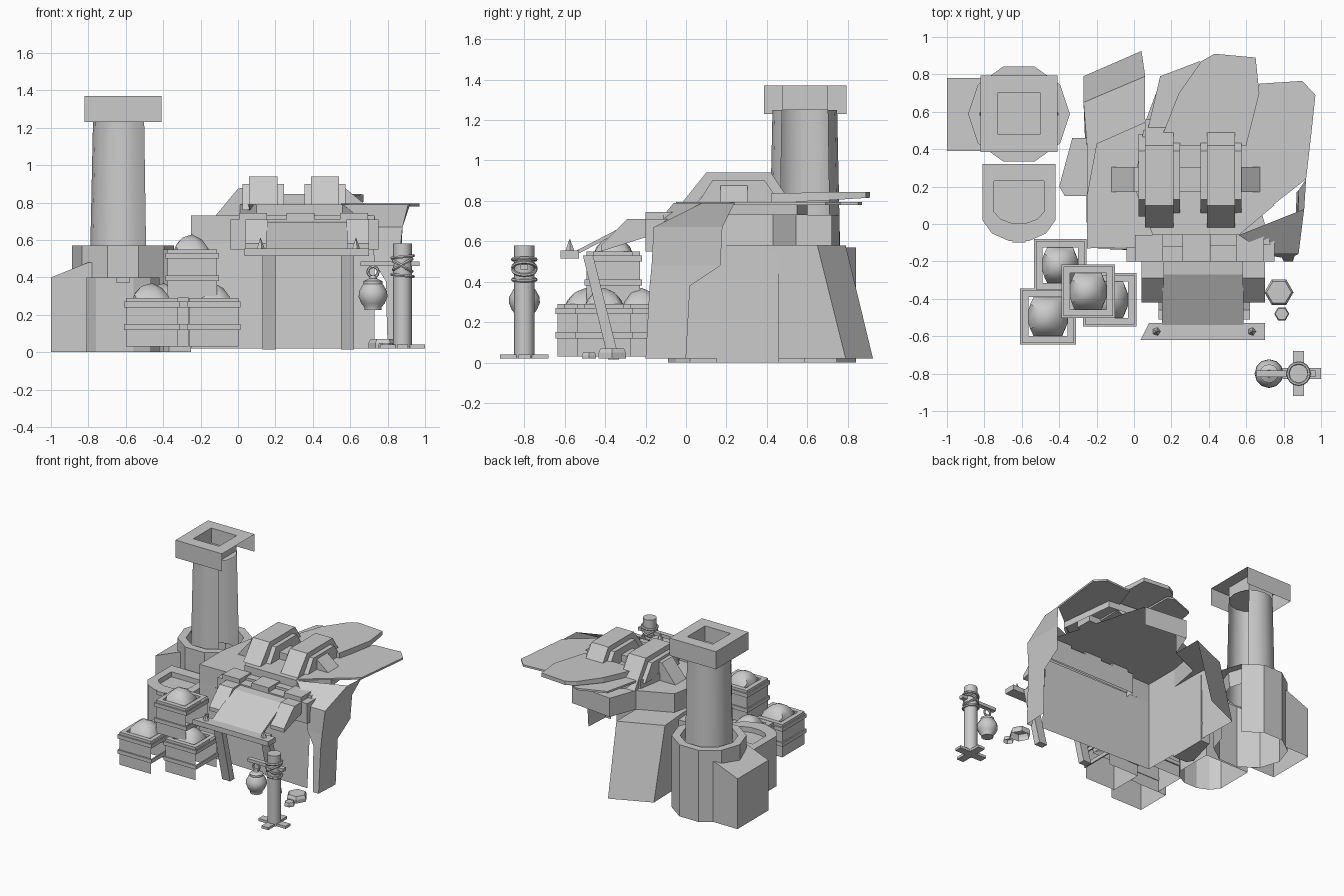
import bpy, bmesh, math
from mathutils import Vector

if "Cube" in bpy.data.objects:
    bpy.data.objects.remove(bpy.data.objects["Cube"])


def obj(name, bm, smooth=False, drop=None):
    bmesh.ops.recalc_face_normals(bm, faces=bm.faces)
    if drop:
        bmesh.ops.delete(bm, geom=[f for f in bm.faces if drop(f.calc_center_median())], context='FACES_ONLY')
    me = bpy.data.meshes.new(name)
    bm.to_mesh(me)
    bm.free()
    o = bpy.data.objects.new(name, me)
    bpy.context.collection.objects.link(o)
    if smooth:
        bpy.context.view_layer.objects.active = o
        o.select_set(True)
        bpy.ops.object.shade_smooth_by_angle(angle=math.radians(40))
        o.select_set(False)
    return o


def loft(name, rings, closed=True, cap0=False, cap1=False, smooth=False, drop=None):
    bm = bmesh.new()
    vs = [[bm.verts.new(p) for p in r] for r in rings]
    n = len(rings[0])
    for a, b in zip(vs, vs[1:]):
        for i in range(n if closed else n - 1):
            j = (i + 1) % n
            bm.faces.new((a[i], a[j], b[j], b[i]))
    if cap0:
        bm.faces.new(vs[0][::-1])
    if cap1:
        bm.faces.new(vs[-1])
    return obj(name, bm, smooth, drop)


def at(pts, z):
    return [(x, y, z) for x, y in pts]


def slab(name, pts, z0, z1):
    return loft(name, [at(pts, z0), at(pts, z1)], cap0=True, cap1=True)


def box(name, x0, x1, y0, y1, z0, z1):
    return slab(name, [(x0, y0), (x1, y0), (x1, y1), (x0, y1)], z0, z1)


def prism_x(name, yz, x0, x1, drop=None):
    return loft(name, [[(x, y, z) for y, z in yz] for x in (x0, x1)], cap0=True, cap1=True, drop=drop)


def prism_y(name, xz, y0, y1, drop=None):
    return loft(name, [[(x, y, z) for x, z in xz] for y in (y0, y1)], cap0=True, cap1=True, drop=drop)


def ring(cx, cy, r, z, n=10, ry=None):
    return [(cx + r * math.cos(2 * math.pi * i / n), cy + (ry or r) * math.sin(2 * math.pi * i / n), z)
            for i in range(n)]


def square(cx, cy, h, z):
    return [(cx - h, cy - h, z), (cx + h, cy - h, z), (cx + h, cy + h, z), (cx - h, cy + h, z)]


# chimney tower, open on its hidden right side: hollow base, shaft, square cap, side buttress
tx, ty = -0.615, 0.588
loft("tower_base", [ring(tx, ty, r, z, 10, r * 0.98) for r, z in
                    ((0.272, 0), (0.272, 0.57), (0.21, 0.57), (0.2, 0.45))],
     drop=lambda c: c.x > tx + 0.2 and c.z < 0.4 and c.y > ty)
loft("chimney_shaft", [ring(tx, ty, 0.177, 0.45, 16), ring(tx, ty, 0.16, 1.25, 16)], smooth=True, cap1=True,
     drop=lambda c: c.x > tx + 0.12)
loft("chimney_cap", [square(tx, 0.59, h, z) for h, z in
                     ((0.205, 1.23), (0.205, 1.37), (0.112, 1.37), (0.112, 1.25))],
     drop=lambda c: c.x > tx + 0.19)
prism_y("tower_buttress", [(-1, 0), (-0.78, 0), (-0.78, 0.48), (-0.8, 0.48), (-1, 0.4)], 0.39, 0.78,
        drop=lambda c: c.z < 0.01 or c.x > -0.785)

# low kiln in front of the tower, with stepped top
kiln = [(-0.81, 0.32), (-0.81, 0.02), (-0.76, -0.05), (-0.67, -0.09), (-0.56, -0.09),
        (-0.47, -0.05), (-0.42, 0.02), (-0.42, 0.32)]
inner = [(-0.615 + (x + 0.615) * 0.68, 0.12 + (y - 0.12) * 0.55) for x, y in kiln]
loft("kiln", [at(kiln, 0), at(kiln, 0.4), at(inner, 0.4), at(inner, 0.36)], cap1=True)
box("kiln_spout", -0.65, -0.58, -0.1, -0.07, 0.37, 0.4)

# house shell: front wall, left wall and back-left leaning wall (right and back stay open)
loft("lower_walls", [
    at([(0.73, -0.17), (-0.25, -0.13), (-0.26, 0.4), (-0.27, 0.79), (0.04, 0.925)], 0.02),
    at([(0.73, -0.13), (-0.25, -0.13), (-0.25, 0.4), (-0.27, 0.65), (0.06, 0.79)], 0.58),
    at([(0.73, -0.13), (-0.25, -0.13), (-0.25, 0.16), (-0.2, 0.43), (0.06, 0.545)], 0.581)], closed=False)
upper = [(0.73, -0.11), (-0.25, -0.13), (-0.25, 0.16), (-0.2, 0.43), (0.06, 0.545), (0.14, 0.76), (0.5, 0.72)]
loft("upper_walls", [at(upper, 0.58), at(upper, 0.73)], closed=False, cap1=True)
slab("left_rock", [(-0.37, 0.15), (-0.25, 0.15), (-0.25, 0.46), (-0.33, 0.46), (-0.4, 0.2)], 0, 0.55)

# flared right pillar
loft("right_pillar", [
    [(0.8, -0.2, 0.02), (0.85, -0.2, 0.02), (0.86, 0.0, 0.02)],
    [(0.79, -0.18, 0.38), (0.855, -0.18, 0.38), (0.865, 0.02, 0.38)],
    [(0.73, -0.17, 0.48), (0.86, -0.17, 0.48), (0.87, 0.17, 0.48)],
    [(0.71, -0.16, 0.67), (0.88, -0.16, 0.67), (0.88, 0.18, 0.67)],
    [(0.56, -0.06, 0.79), (0.91, 0.08, 0.79), (0.92, 0.24, 0.79)]], closed=False)

# overlapping roof slabs
main = [(0.1, -0.06), (0.56, -0.06), (0.75, 0.1), (0.7, 0.55), (0.2, 0.6), (0.05, 0.5), (0.0, 0.2)]
loft("roof_slab_main", [at(main, 0.73), at(main, 0.79)], cap1=True)
slab("roof_slab_right", [(0.55, -0.05), (0.92, 0.24), (0.95, 0.5), (0.97, 0.69), (0.9, 0.765), (0.67, 0.75),
                         (0.55, 0.4)], 0.78, 0.795)
slab("roof_slab_left", [(0.06, 0.45), (0.4, 0.45), (0.4, 0.85), (0.35, 0.87), (0.14, 0.79)], 0.78, 0.795)
back = [(0.13, 0.42), (0.24, 0.7), (0.36, 0.87), (0.43, 0.91), (0.65, 0.89), (0.67, 0.7), (0.6, 0.42)]
loft("roof_slab_back", [[(x, y, 0.79 + 0.025 * max(0, y - 0.5) / 0.4) for x, y in back],
                        [(x, y, 0.835 + 0.01 * min(1, (y - 0.4) * 3)) for x, y in back]], cap0=True, cap1=True)

# roof cross beam and the two arched ribs
prism_y("roof_cross_beam", [(-0.12, 0.73), (0.0, 0.875), (0.03, 0.88), (0.2, 0.88), (0.22, 0.845), (0.38, 0.845),
                            (0.4, 0.88), (0.57, 0.88), (0.68, 0.79), (0.68, 0.73)], 0.17, 0.305)
for i, x in enumerate((0.135, 0.465)):
    prism_x(f"roof_rib_{i}", [(-0.02, 0.79), (0.1, 0.94), (0.42, 0.94), (0.56, 0.73), (0.52, 0.73), (0.38, 0.9),
                              (0.14, 0.9), (0.03, 0.76)], x - 0.075, x + 0.075)
    prism_x(f"roof_rib_core_{i}", [(0.04, 0.76), (0.13, 0.9), (0.39, 0.9), (0.48, 0.77)], x - 0.11, x + 0.11)

# porch: ridge, blocks, sloping awning, front bar, rafters, posts, spikes
prism_x("porch_ridge", [(-0.06, 0.55), (-0.2, 0.55), (-0.2, 0.71), (-0.06, 0.71)], -0.04, 0.75,
        drop=lambda c: c.z < 0.56)
for i, x in enumerate((0.08, 0.335, 0.62)):
    box(f"ridge_block_{i}", x - 0.075, x + 0.075, -0.2, -0.06, 0.69, 0.745)
prism_x("awning_panel", [(-0.2, 0.7), (-0.27, 0.695), (-0.54, 0.555), (-0.54, 0.535), (-0.27, 0.675), (-0.2, 0.68)],
        0.15, 0.585)
slab("awning_front_bar", [(0.035, -0.62), (0.7, -0.62), (0.7, -0.53), (0.08, -0.53)], 0.515, 0.555)
for i, x in enumerate((0.1, 0.64)):
    prism_x(f"rafter_{i}", [(-0.2, 0.71), (-0.29, 0.71), (-0.42, 0.58), (-0.42, 0.55), (-0.2, 0.62)],
            x - 0.06, x + 0.06)
for i, x in enumerate((0.165, 0.585)):
    prism_x(f"porch_post_{i}", [(-0.51, 0.53), (-0.46, 0.53), (-0.33, 0.015), (-0.385, 0.015)], x - 0.035, x + 0.035)
    sx = (0.12, 0.63)[i]
    loft(f"spike_{i}", [ring(sx, -0.575, 0.024, 0.55, 5), ring(sx, -0.575, 0.002, 0.61, 5)], cap1=True)


def crate(i, cx, cy, h, z0, z1):
    # banded crate, open underneath and on its right side, with a heaped load
    b = h - 0.01
    loft(f"crate_{i}", [square(cx, cy, s, z) for s, z in
                        ((b, z0), (b, z1), (b - 0.035, z1), (b - 0.035, z1 - 0.05))],
         drop=lambda c: c.x > cx + b - 0.005)
    for k, z in enumerate((z1 - 0.05, z0 + 0.09)):
        loft(f"crate_band_{i}_{k}", [square(cx, cy, s, zz) for s, zz in
                                     ((b, z), (h, z), (h, z + 0.03), (b, z + 0.03))])
    m = bmesh.new()
    bmesh.ops.create_icosphere(m, subdivisions=2, radius=1)
    bmesh.ops.bisect_plane(m, geom=m.verts[:] + m.edges[:] + m.faces[:], plane_co=(0, 0, 0),
                           plane_no=(0, 0, 1), clear_inner=True)
    for v in m.verts:
        s = max(abs(v.co.x), abs(v.co.y), 0.01)
        k = min(1.35, Vector((v.co.x, v.co.y)).length / s)
        v.co = Vector((cx + v.co.x * k * (h - 0.045), cy + v.co.y * k * (h - 0.045),
                       z1 - 0.02 + max(v.co.z, 0) ** 1.5 * 0.1 - v.co.x * 0.012))
    obj(f"crate_load_{i}", m, True)


crate(0, -0.46, -0.495, 0.15, 0.03, 0.29)
crate(1, -0.395, -0.22, 0.14, 0.03, 0.29)
crate(2, -0.13, -0.405, 0.143, 0.03, 0.29)
crate(3, -0.245, -0.36, 0.143, 0.29, 0.55)

# loose stones
for i, (x, y, r, h) in enumerate(((0.775, -0.365, 0.078, 0.07), (0.79, -0.48, 0.04, 0.05))):
    loft(f"stone_{i}", [ring(x, y, r, 0.02, 6), ring(x, y, r, h * 0.7, 6), ring(x, y, r * 0.85, h, 6)], cap1=True)

# lantern post with cross foot, arm and rope
px, py = 0.88, -0.8
loft("lantern_post", [ring(px, py, 0.05, 0.02, 12), ring(px, py, 0.05, 0.58, 12)], cap0=True, cap1=True, smooth=True)
box("post_foot_x", px - 0.12, 1.0, py - 0.03, py + 0.03, 0.02, 0.04)
box("post_foot_y", px - 0.03, px + 0.03, py - 0.12, py + 0.12, 0.02, 0.04)
box("lantern_arm", 0.655, 0.97, py - 0.018, py + 0.018, 0.46, 0.485)
for i, (z, tilt) in enumerate(((0.41, 0.1), (0.46, 0.5), (0.47, -0.5), (0.51, -0.1))):
    bpy.ops.mesh.primitive_torus_add(location=(px, py, z), rotation=(0, tilt, 0), major_radius=0.057,
                                     minor_radius=0.009, major_segments=16, minor_segments=6)
    bpy.context.object.name = f"rope_{i}"

# hanging lantern
prof = ((0.045, 0.225), (0.045, 0.24), (0.062, 0.26), (0.077, 0.295), (0.075, 0.325), (0.055, 0.36),
        (0.05, 0.365), (0.05, 0.38), (0.02, 0.395), (0.015, 0.41))
loft("lantern_body", [ring(0.722, py, r, z, 12) for r, z in prof], cap0=True, cap1=True, smooth=True)
bpy.ops.mesh.primitive_torus_add(location=(0.722, py, 0.43), rotation=(math.pi / 2, 0, 0), major_radius=0.028,
                                 minor_radius=0.008, major_segments=12, minor_segments=6)
bpy.context.object.name = "lantern_ring"
